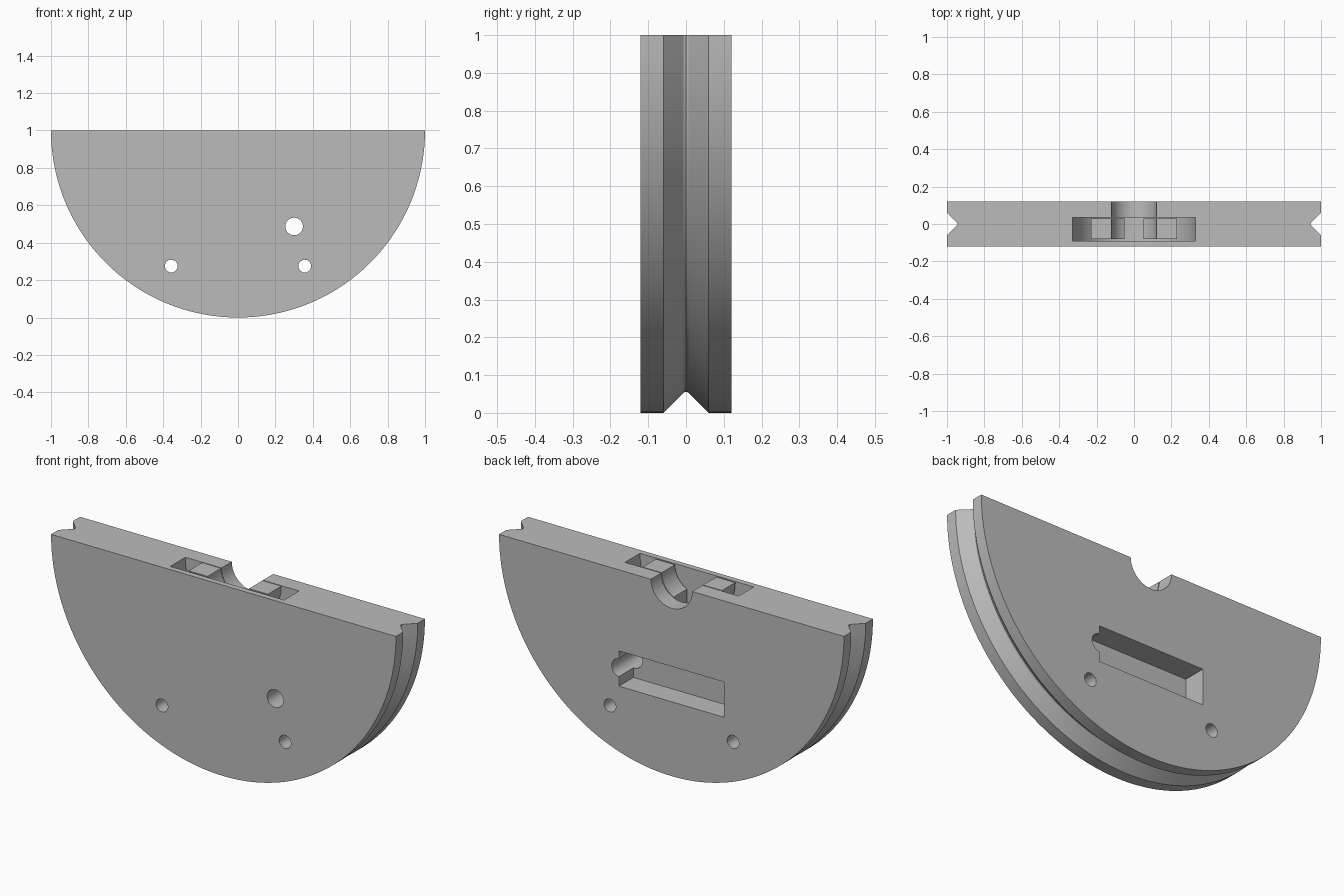
import bpy, bmesh
from math import pi
from mathutils import Matrix, Vector

cube = bpy.data.objects.get("Cube")
if cube:
    bpy.data.objects.remove(cube, do_unlink=True)

GREY = (0.5, 0.5, 0.5, 1)
mat = bpy.data.materials.new("plain grey")
mat.use_nodes = True
mat.diffuse_color = GREY
mat.node_tree.nodes["Principled BSDF"].inputs["Base Color"].default_value = GREY


def make_object(name, bm):
    bmesh.ops.recalc_face_normals(bm, faces=bm.faces)
    mesh = bpy.data.meshes.new(name)
    bm.to_mesh(mesh)
    bm.free()
    mesh.materials.append(mat)
    obj = bpy.data.objects.new(name, mesh)
    bpy.context.collection.objects.link(obj)
    return obj


def half_lathe(name, profile, closed, steps):
    """Revolve (radius, y) points about the axle at z = 1, keep the lower half."""
    bm = bmesh.new()
    verts = [bm.verts.new((r, y, 1)) for r, y in profile]
    pairs = list(zip(verts, verts[1:]))
    if closed:
        pairs.append((verts[-1], verts[0]))
    edges = [bm.edges.new(p) for p in pairs]
    bmesh.ops.spin(bm, geom=verts + edges, cent=(0, 0, 1), axis=(0, 1, 0),
                   angle=2 * pi, steps=steps)
    bmesh.ops.remove_doubles(bm, verts=bm.verts, dist=1e-4)
    bmesh.ops.bisect_plane(bm, geom=bm.verts[:] + bm.edges[:] + bm.faces[:], dist=1e-4,
                           plane_co=(0, 0, 1), plane_no=(0, 0, 1), clear_outer=True)
    bmesh.ops.holes_fill(bm, edges=[e for e in bm.edges if e.is_boundary], sides=0)
    return make_object(name, bm)


def cylinder(name, x, z, radius, y0, y1, sides=48):
    bm = bmesh.new()
    place = Matrix.Translation((x, (y0 + y1) / 2, z)) @ Matrix.Rotation(pi / 2, 4, 'X')
    bmesh.ops.create_cone(bm, cap_ends=True, segments=sides, radius1=radius,
                          radius2=radius, depth=y1 - y0, matrix=place)
    return make_object(name, bm)


def box(name, low, high):
    low, high = Vector(low), Vector(high)
    bm = bmesh.new()
    bmesh.ops.create_cube(bm, size=1, matrix=Matrix.Translation((low + high) / 2)
                          @ Matrix.Diagonal((*(high - low), 1)))
    return make_object(name, bm)


def cut(target, cutters):
    for cutter in cutters:
        cutter.hide_render = True
        mod = target.modifiers.new(cutter.name, 'BOOLEAN')
        mod.operation = 'DIFFERENCE'
        mod.solver = 'EXACT'
        mod.object = cutter
        bpy.context.view_layer.objects.active = target
        bpy.ops.object.modifier_apply(modifier=mod.name)
        bpy.data.objects.remove(cutter, do_unlink=True)


def smooth(obj):
    bpy.ops.object.select_all(action='DESELECT')
    obj.select_set(True)
    bpy.context.view_layer.objects.active = obj
    bpy.ops.object.shade_smooth_by_angle(angle=0.4)


# Half wheel with a V groove, rounded at its bottom
groove = [(1, -0.06), (0.954, -0.014), (0.946, -0.006), (0.944, 0),
          (0.946, 0.006), (0.954, 0.014), (1, 0.06)]
wheel = half_lathe("half_wheel", [(0, -0.12), (1, -0.12), *groove, (1, 0.12), (0, 0.12)],
                   False, 144)

# Axle recess, shaft opening, rear slot and through holes
cut(wheel, [
    cylinder("ring_recess", 0, 1, 0.33, -0.09, 0.035, 96),
    cylinder("shaft_opening", 0, 1, 0.12, 0, 0.2),
    box("rear_slot", (-0.305, 0, 0.39), (0.305, 0.2, 0.575)),
    cylinder("large_hole", 0.3, 0.487, 0.047, -0.2, 0.2),
    cylinder("left_hole", 0.357, 0.275, 0.034, -0.2, 0.2),
    cylinder("right_hole", -0.357, 0.275, 0.034, -0.2, 0.2),
])
smooth(wheel)

# Half ring sitting in the recess, with a gap at the bottom
ring = half_lathe("inner_half_ring", [(0.12, -0.08), (0.23, -0.08), (0.23, 0.03), (0.12, 0.03)],
                  True, 72)
cut(ring, [box("ring_gap", (-0.05, -0.2, 0.6), (0.05, 0.2, 0.95))])
smooth(ring)
